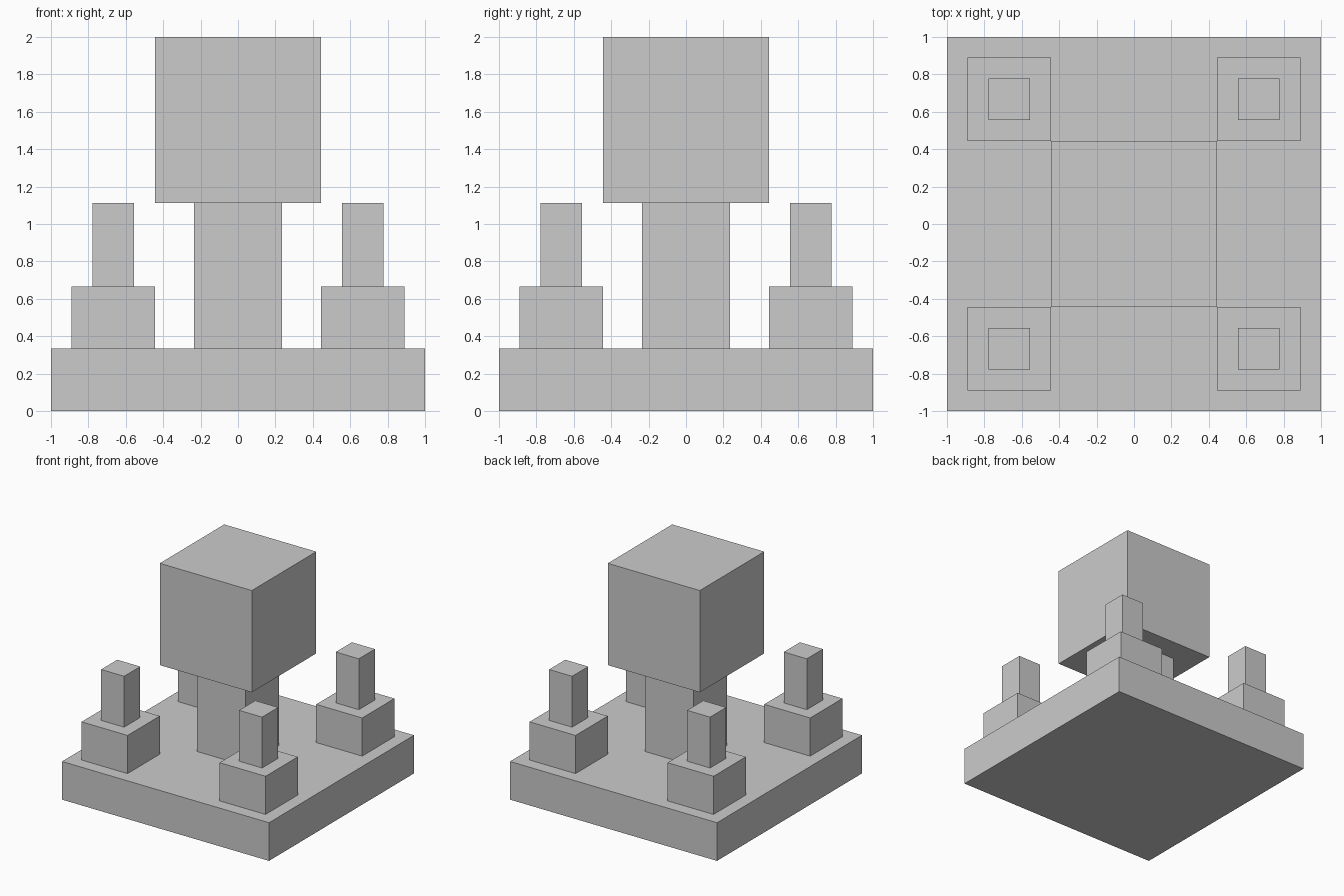
import bpy

if "Cube" in bpy.data.objects:
    bpy.data.objects.remove(bpy.data.objects["Cube"])


def box(name, x, y, half, z0, z1):
    """Square block centred on (x, y), spanning z0 to z1."""
    bpy.ops.mesh.primitive_cube_add(size=1, location=(x, y, (z0 + z1) / 2))
    ob = bpy.context.object
    ob.name = name
    ob.scale = (half * 2, half * 2, z1 - z0)
    bpy.ops.object.transform_apply(location=False, rotation=False, scale=True)
    return ob


U = 1 / 9  # the design sits on a grid of ninths

# Base slab
box("base", 0, 0, 1, 0, 3 * U)

# Central column and the large cube on top
box("column", 0, 0, 0.234, 3 * U, 10 * U)
box("top_cube", 0, 0, 4 * U, 10 * U, 2)

# Corner pedestals, each with a slim post
for sy, depth in ((-1, "front"), (1, "back")):
    for sx, side in ((-1, "left"), (1, "right")):
        x, y = sx * 6 * U, sy * 6 * U
        box(f"{depth}_{side}_pedestal", x, y, 2 * U, 3 * U, 6 * U)
        box(f"{depth}_{side}_post", x, y, U, 6 * U, 10 * U)
